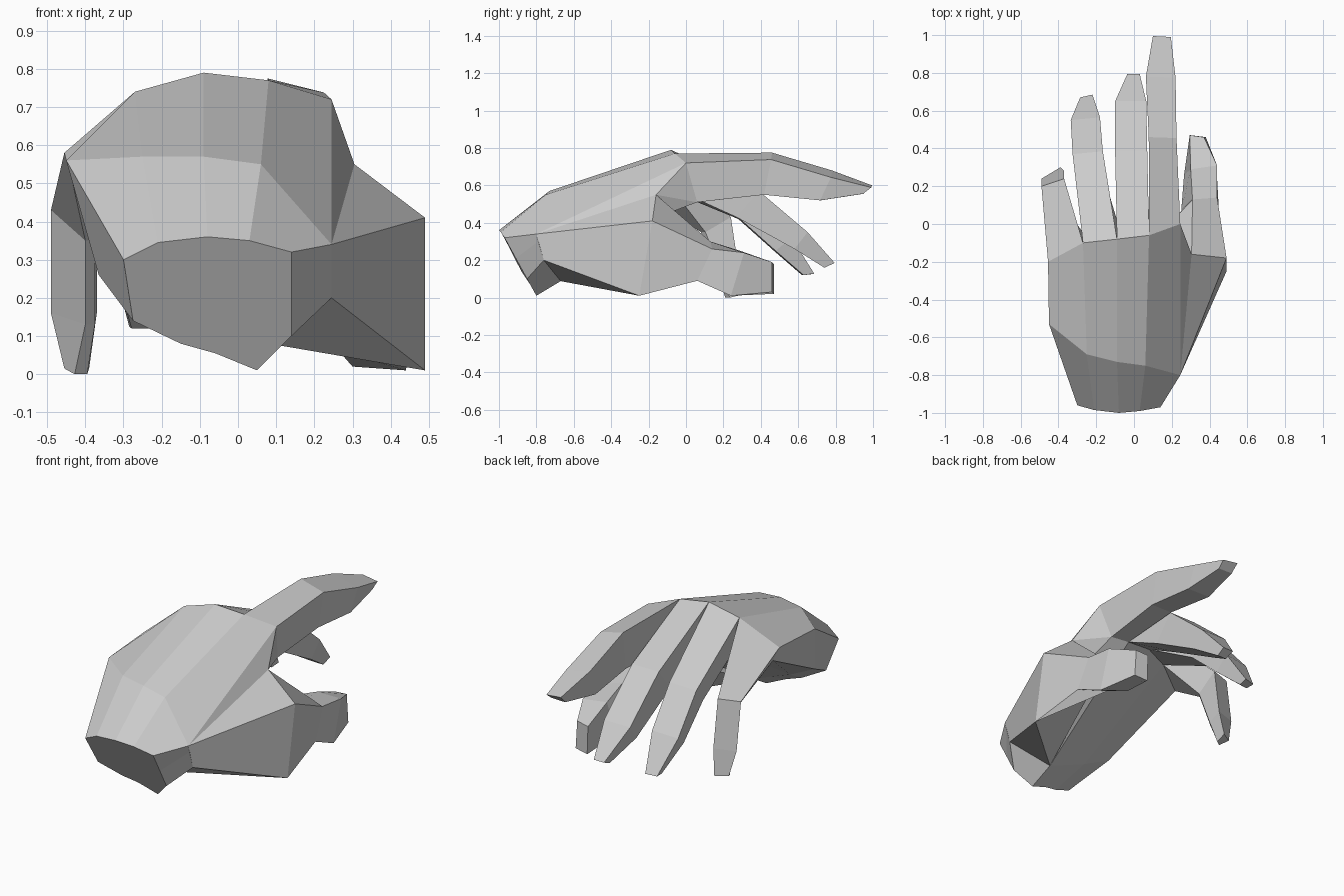
import bpy, bmesh


def loft(name, rings, caps):
    """Skin a list of equal-length rings; caps = (ring number, point indices)."""
    bm = bmesh.new()
    vs = [[bm.verts.new(p) for p in r] for r in rings]
    n = len(rings[0])
    for a, b in zip(vs, vs[1:]):
        for i in range(n):
            j = (i + 1) % n
            bm.faces.new((a[i], a[j], b[j], b[i]))
    for ring, ids in caps:
        bm.faces.new([vs[ring][i] for i in ids])
    # repeated points collapse quads into triangles
    bmesh.ops.remove_doubles(bm, verts=bm.verts, dist=0.0005)
    bmesh.ops.recalc_face_normals(bm, faces=bm.faces)
    me = bpy.data.meshes.new(name)
    bm.to_mesh(me)
    bm.free()
    ob = bpy.data.objects.new(name, me)
    bpy.context.collection.objects.link(ob)
    return ob


# palm cross-sections: over the back left to right, then under the palm right to left
wrist = [(-.30, -.96, .30), (-.21, -.985, .345), (-.08, -1, .36), (.03, -.99, .35),
         (.14, -.97, .32), (.14, -.91, .21), (.14, -.85, .10), (.05, -.80, .01),
         (-.06, -.82, .055), (-.15, -.84, .08), (-.275, -.88, .14)]
heel = [(-.45, -.53, .56), (-.25, -.69, .57), (-.09, -.73, .57), (.06, -.75, .55),
        (.245, -.80, .34), (.245, -.79, .30), (.245, -.76, .20), (.035, -.67, .088),
        (-.07, -.67, .13), (-.20, -.66, .18), (-.365, -.65, .26)]
knuckle = [(-.455, -.20, .58), (-.27, -.10, .74), (-.09, -.08, .79), (.08, -.06, .77),
           (.245, 0, .72), (.305, -.16, .55), (.21, .06, .51), (.08, .05, .53),
           (-.09, .02, .56), (-.26, -.06, .56), (-.435, -.17, .51)]
loft("palm", [wrist, heel, knuckle], [(0, range(11)), (2, (4, 5, 6))])

# fingers: each section is left x, right x, back y, back z, pad y, pad z;
# then y and z offset of the right edge, and inset of the pad on its left
fingers = {
    "little_finger": (0, [(-.49, -.37, .20, .43, .08, .35),
                          (-.49, -.37, .24, .16, .17, .13),
                          (-.455, -.39, .26, .015, .21, .0)], .04, 0, .09),
    "ring_finger": (1, [(-.325, -.165, .37, .515, .28, .42),
                        (-.335, -.18, .55, .31, .47, .25),
                        (-.285, -.22, .67, .125, .62, .12)], .015, .012, .02),
    "middle_finger": (2, [(-.10, .07, .39, .57, .27, .43),
                          (-.10, .065, .65, .35, .58, .26),
                          (-.035, .03, .795, .185, .74, .16)], 0, 0, .01),
    "index_finger": (3, [(.078, .225, .46, .775, .42, .55),
                         (.063, .22, .78, .68, .72, .52),
                         (.10, .195, .995, .60, .95, .555)], -.005, -.037, .01),
}
under = {0: 10, 1: 9, 2: 8, 3: 7, 4: 6}
for name, (k, sections, dy, dz, inset) in fingers.items():
    # the root shares its four corners with the knuckle section
    rings = [[knuckle[k], knuckle[k + 1], knuckle[under[k + 1]], knuckle[under[k]]]]
    for i, (xl, xr, yb, zb, yp, zp) in enumerate(sections):
        s = .3 if i == 2 else 1
        rings.append([(xl, yb, zb), (xr, yb + dy, zb + dz * s),
                      (xr - .005, yp + dy * .6, zp), (xl + inset * s, yp, zp)])
    loft(name, rings, [(3, range(4))])

# thumb with its fleshy base, starting from the heel of the hand
thumb = [[heel[4], heel[4], heel[6], heel[7], heel[7]],
         [knuckle[5], (.49, -.18, .41), (.49, -.25, .01), (.49, -.25, .01), (.17, -.02, .41)]]
for a, b, c, d in [((.31, .13, .30), (.44, .14, .26), (.45, .06, .09), (.25, .07, .15)),
                   ((.30, .29, .25), (.44, .31, .24), (.44, .24, .01), (.265, .26, .06)),
                   ((.295, .47, .18), (.37, .46, .19), (.38, .46, .03), (.30, .47, .02))]:
    thumb.append([a, b, c, c, d])
loft("thumb", thumb, [(4, (0, 1, 2, 4))])
